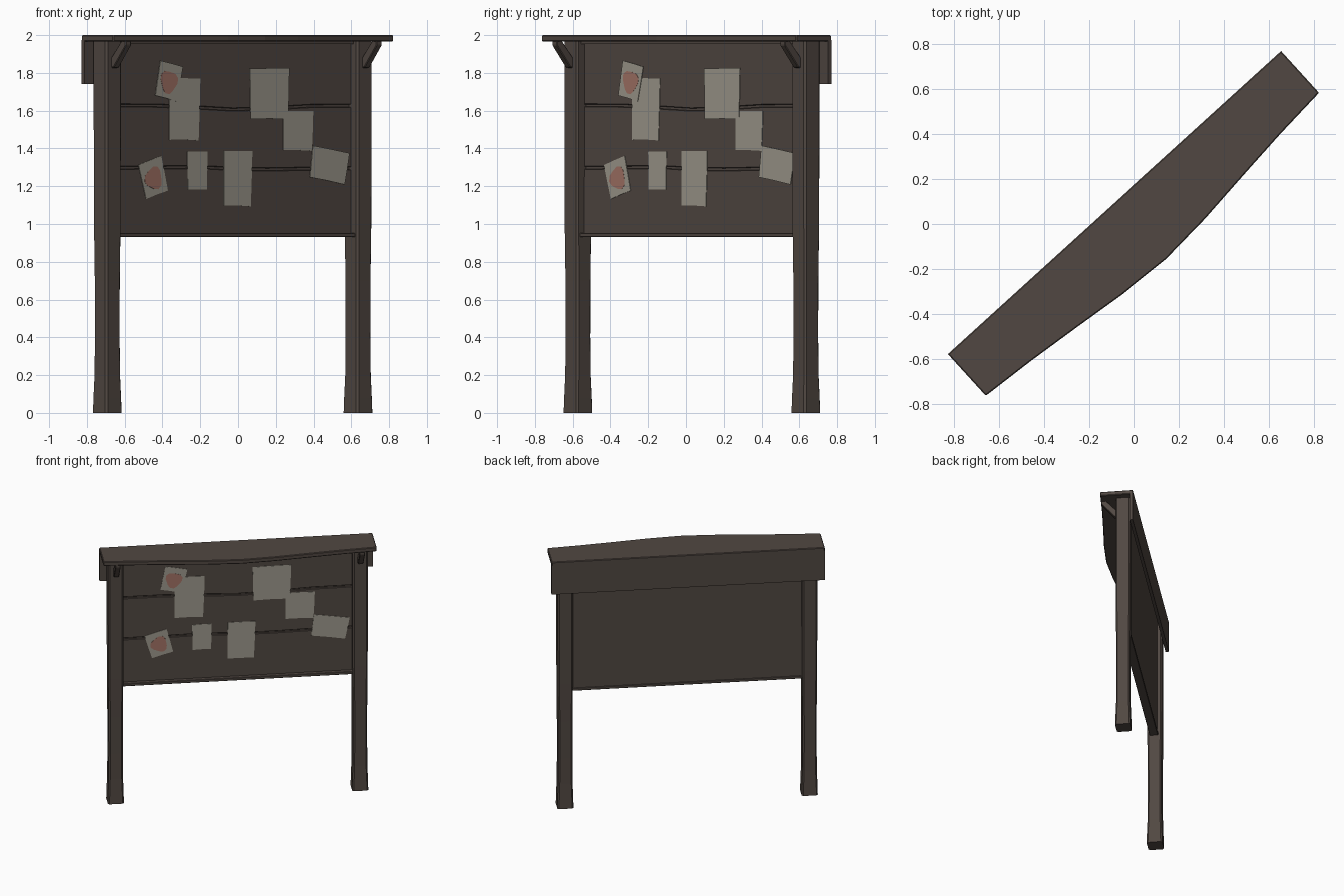
import bpy, bmesh, math
from mathutils import Matrix, Vector

if "Cube" in bpy.data.objects:
    bpy.data.objects.remove(bpy.data.objects["Cube"])

TURN = Matrix.Rotation(math.atan2(1.35, 1.485), 4, 'Z')  # board stands diagonally


def material(name, rgb):
    m = bpy.data.materials.new(name)
    m.diffuse_color = (*rgb, 1)
    m.use_nodes = True
    m.node_tree.nodes["Principled BSDF"].inputs["Base Color"].default_value = m.diffuse_color
    return m


WOOD = material("dark_wood", (0.082, 0.064, 0.054))
PAPER = material("old_paper", (0.34, 0.32, 0.265))
RED = material("faded_red", (0.36, 0.17, 0.13))


def finish(name, bm, mat, bevel=0):
    """Turn a local-space bmesh into a rotated object."""
    bmesh.ops.recalc_face_normals(bm, faces=bm.faces)
    if bevel:
        sharp = [e for e in bm.edges if e.calc_face_angle(0) > 0.6]
        bmesh.ops.bevel(bm, geom=sharp, offset=bevel, segments=1, affect='EDGES')
    bm.transform(TURN)
    me = bpy.data.meshes.new(name)
    bm.to_mesh(me)
    bm.free()
    me.materials.append(mat)
    ob = bpy.data.objects.new(name, me)
    bpy.context.collection.objects.link(ob)
    return ob


def prism(name, pts, shift, mat, bevel=0):
    """Extrude a planar 3D outline along a vector."""
    bm = bmesh.new()
    f = bm.faces.new([bm.verts.new(p) for p in pts])
    r = bmesh.ops.extrude_face_region(bm, geom=[f], use_keep_orig=True)
    bmesh.ops.translate(bm, vec=Vector(shift),
                        verts=[v for v in r["geom"] if isinstance(v, bmesh.types.BMVert)])
    return finish(name, bm, mat, bevel)


def box(name, x0, x1, y0, y1, z0, z1, mat, bevel=0):
    return prism(name, [(x0, y0, z0), (x1, y0, z0), (x1, y1, z0), (x0, y1, z0)],
                 (0, 0, z1 - z0), mat, bevel)


# posts: chamfered square section with a flared foot
def post(name, cx, cy=0.042):
    bm = bmesh.new()
    rings = []
    for z, h in ((0, 0.059), (0.08, 0.057), (0.2, 0.053), (0.4, 0.0515),
                 (0.7, 0.052), (1.0, 0.055), (1.5, 0.056), (1.97, 0.056)):
        k = h - 0.011
        sec = [(h, -k), (h, k), (k, h), (-k, h), (-h, k), (-h, -k), (-k, -h), (k, -h)]
        rings.append([bm.verts.new((cx + a, cy + b, z)) for a, b in sec])
    for lo, hi in zip(rings, rings[1:]):
        for i in range(8):
            j = (i + 1) % 8
            bm.faces.new((lo[i], lo[j], hi[j], hi[i]))
    bm.faces.new(rings[0])
    bm.faces.new(rings[-1])
    finish(name, bm, WOOD)


for side, s in (("left", -1), ("right", 1)):
    post(side + "_post", s * 0.897)
    # diagonal bracket holding the roof front
    prism(side + "_bracket",
          [(s * 0.897 - 0.02, y, z) for y, z in
           ((-0.005, 1.825), (-0.03, 1.83), (-0.125, 1.945), (-0.125, 1.97),
            (-0.09, 1.97), (-0.005, 1.875))],
          (0.04, 0, 0), WOOD, 0.004)

# roof: bowed front edge, straight back
front = [(-1.003, -0.122), (-0.75, -0.142), (-0.5, -0.168), (-0.25, -0.196), (0, -0.212),
         (0.25, -0.196), (0.5, -0.168), (0.75, -0.142), (1.003, -0.122)]
prism("roof_board", [(x, y, 1.966) for x, y in front + [(1.003, 0.129), (-1.003, 0.129)]],
      (0, 0, 0.034), WOOD, 0.005)
box("back_fascia", -1.003, 1.003, 0.105, 0.129, 1.74, 1.975, WOOD)

# notice panel: backing sheet, three planks with sagging gaps, bottom rail
box("panel_backing", -0.85, 0.85, 0.05, 0.066, 0.935, 1.97, WOOD)
XS = (-0.85, -0.55, -0.25, 0, 0.25, 0.55, 0.85)
SAG_TOP = (1.628, 1.627, 1.617, 1.606, 1.612, 1.625, 1.626)
SAG_LOW = (1.298, 1.299, 1.302, 1.292, 1.289, 1.293, 1.295)
FLAT_TOP, FLAT_LOW = (1.97,) * 7, (0.94,) * 7
for name, lo, hi in (("top_plank", SAG_TOP, FLAT_TOP), ("middle_plank", SAG_LOW, SAG_TOP),
                     ("bottom_plank", FLAT_LOW, SAG_LOW)):
    pts = [(x, 0.037, z + 0.006) for x, z in zip(XS, lo)]
    pts += [(x, 0.037, z - 0.006) for x, z in reversed(list(zip(XS, hi)))]
    prism(name, pts, (0, 0.014, 0), WOOD, 0.003)
box("bottom_rail", -0.85, 0.85, 0.006, 0.07, 0.93, 0.952, WOOD, 0.003)
box("top_rail", -0.85, 0.85, 0.015, 0.066, 1.952, 1.97, WOOD)

# pinned papers: centre u, centre z, width, height, tilt, layer, red mark
NOTES = ((-0.468, 1.757, 0.165, 0.19, -12, 2, True), (-0.353, 1.608, 0.220, 0.328, -1, 1, False),
         (0.252, 1.690, 0.282, 0.270, 0, 2, False), (0.459, 1.494, 0.215, 0.210, -1, 1, False),
         (0.680, 1.312, 0.265, 0.170, -9, 2, False), (-0.575, 1.246, 0.170, 0.190, 16, 1, True),
         (-0.261, 1.283, 0.143, 0.203, 0, 1, False), (0.028, 1.241, 0.203, 0.292, -1, 1, False))
for n, (u, z, w, h, tilt, layer, mark) in enumerate(NOTES):
    ca, sa = math.cos(math.radians(tilt)), math.sin(math.radians(tilt))
    y = 0.036 - 0.004 * layer

    def place(a, b, y):
        return (u + a * ca - b * sa, y, z + a * sa + b * ca)

    # slightly uneven sheet edges
    sheet = [(-.48, -.5), (0, -.49), (.47, -.5), (.49, 0), (.5, .5), (0, .5), (-.5, .49), (-.49, 0)]
    prism(f"paper_{n + 1}", [place(a * w, b * h, y) for a, b in sheet], (0, 0.003, 0), PAPER)
    if mark:
        blot = []
        for i in range(14):
            t = i * math.tau / 14
            r = 0.06 + 0.008 * math.sin(3 * t + n)
            blot.append(place(r * math.cos(t), r * math.sin(t) - 0.004, y - 0.001))
        prism(f"red_mark_{n + 1}", blot, (0, 0.001, 0), RED)
